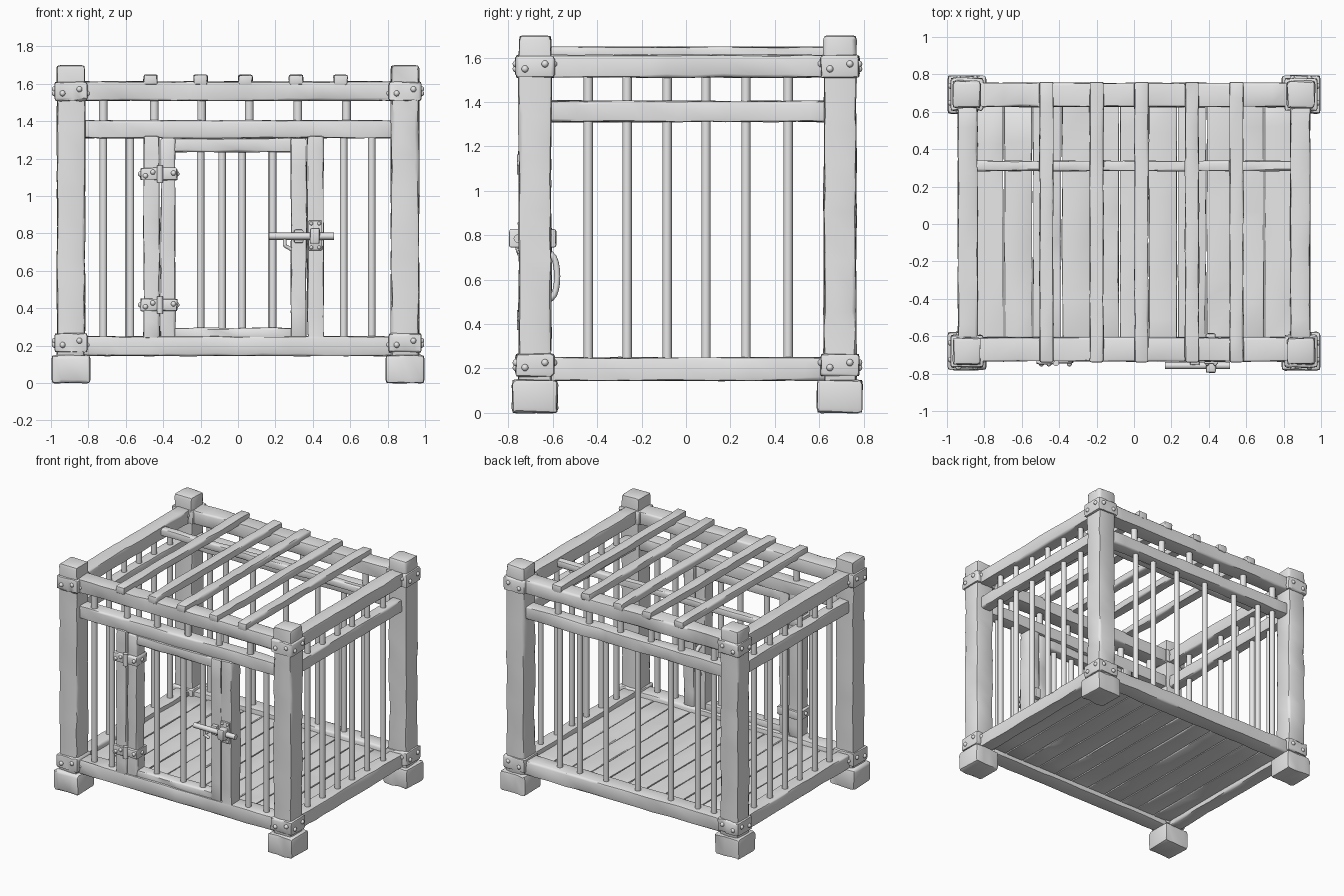
import bpy, bmesh, math, random
from mathutils import Vector, Matrix

random.seed(4)
if "Cube" in bpy.data.objects:
    bpy.data.objects.remove(bpy.data.objects["Cube"])

grey = bpy.data.materials.new("plain_grey")
grey.use_nodes = True
grey.diffuse_color = (0.8, 0.8, 0.8, 1)
grey.node_tree.nodes["Principled BSDF"].inputs["Base Color"].default_value = (0.8, 0.8, 0.8, 1)
made = []


def finish(name, bm):
    mesh = bpy.data.meshes.new(name)
    bmesh.ops.recalc_face_normals(bm, faces=bm.faces)
    bm.to_mesh(mesh)
    bm.free()
    mesh.materials.append(grey)
    obj = bpy.data.objects.new(name, mesh)
    bpy.context.collection.objects.link(obj)
    made.append(obj)
    return obj


def box(name, x, y, z, bevel=0.012, rough=0.003, step=0.12):
    """Hewn block between the given x, y and z ranges, with worn edges."""
    lo = Vector((x[0], y[0], z[0]))
    hi = Vector((x[1], y[1], z[1]))
    size, mid = hi - lo, (lo + hi) / 2
    bm = bmesh.new()
    bmesh.ops.create_cube(bm, size=1)
    for v in bm.verts:
        v.co = Vector(a * b for a, b in zip(v.co, size)) + mid
    bmesh.ops.bevel(bm, geom=bm.edges[:], offset=bevel, segments=2,
                    profile=0.6, affect='EDGES')
    axis = max(range(3), key=lambda i: size[i])
    normal = Vector((0, 0, 0))
    normal[axis] = 1
    cuts = int(size[axis] / step)
    for i in range(1, cuts + 1):
        place = lo + size * ((i + random.uniform(-0.3, 0.3)) / (cuts + 1))
        bmesh.ops.bisect_plane(bm, geom=bm.verts[:] + bm.edges[:] + bm.faces[:],
                               plane_co=place, plane_no=normal)
    for v in bm.verts:
        # occasional chips go inwards, the rest is a light waviness
        for i in range(3):
            if i != axis:
                v.co[i] += random.uniform(-rough, rough)
                if random.random() < 0.06:
                    v.co[i] += (mid[i] - v.co[i]) * 0.07
    return finish(name, bm)


def rod(name, a, b, radius, sides=10):
    a, b = Vector(a), Vector(b)
    bm = bmesh.new()
    turn = (b - a).to_track_quat('Z', 'Y').to_matrix().to_4x4()
    bmesh.ops.create_cone(bm, cap_ends=True, segments=sides, radius1=radius, radius2=radius,
                          depth=(b - a).length, matrix=Matrix.Translation((a + b) / 2) @ turn)
    return finish(name, bm)


def rivets(name, points, radius):
    bm = bmesh.new()
    for p in points:
        bmesh.ops.create_uvsphere(bm, u_segments=10, v_segments=6, radius=radius,
                                  matrix=Matrix.Translation(p))
    return finish(name, bm)


def around(c, half):
    return (c - half, c + half)


# Corner posts, feet and riveted bands
PX, FRONT, BACK = 0.893, -0.68, 0.693
for side, px in (("right", -PX), ("left", PX)):
    for end, py in (("front", FRONT), ("back", BACK)):
        tag = f"{end}_{side}"
        box(tag + "_post", around(px, 0.075), around(py, 0.073), (0.13, 1.70), 0.02, 0.004)
        box(tag + "_foot", around(px, 0.104), around(py, 0.102), (0, 0.148), 0.02, 0.004, 0.07)
        for level, z in (("lower", 0.215), ("upper", 1.56)):
            box(f"{tag}_{level}_band", around(px, 0.088), around(py, 0.086),
                around(z, 0.05), 0.014, 0.004, 0.05)
            points = []
            for s in (-1, 1):
                for t in (-0.045, 0.045):
                    points.append((px + t, py + s * 0.085, z + t / 4))
                    points.append((px + s * 0.087, py + t, z + t / 4))
            rivets(f"{tag}_{level}_rivets", points, 0.016)

# Horizontal rails on all four sides
LEVELS = (("bottom", 0.145, 0.25, 0.064), ("middle", 1.31, 1.405, 0.05), ("top", 1.51, 1.612, 0.064))
for level, z0, z1, half in LEVELS:
    for end, py in (("front", FRONT + 0.01), ("back", BACK - 0.003)):
        box(f"{end}_{level}_rail", (-0.84, 0.84), around(py, half), (z0, z1), 0.014)
    for side, s in (("right", -1), ("left", 1)):
        box(f"{side}_{level}_rail", around(s * 0.889, half * 0.83), (-0.63, 0.64), (z0, z1), 0.014)

# Upright bars
R = 0.021
for i, y in enumerate((-0.44, -0.265, -0.085, 0.09, 0.27, 0.46)):
    for side, s in (("right", -1), ("left", 1)):
        rod(f"{side}_bar_{i}", (s * 0.889, y, 0.23), (s * 0.889, y, 1.53), R)
for i, x in enumerate((-0.72, -0.585, -0.36, -0.085, 0.18, 0.4, 0.565)):
    rod(f"back_bar_{i}", (x, BACK, 0.23), (x, BACK, 1.33), R)
for i, x in enumerate((-0.72, -0.575, 0.565, 0.715)):
    rod(f"front_bar_{i}", (x, FRONT, 0.23), (x, FRONT, 1.33), R)
for i, x in enumerate((-0.72, -0.447, -0.195, 0.06, 0.32, 0.58)):
    for end, py in (("front", FRONT), ("back", BACK)):
        rod(f"{end}_short_bar_{i}", (x, py, 1.39), (x, py, 1.53), 0.024)

# Roof slats and the cross beam below them
for i, x in enumerate((-0.468, -0.2, 0.04, 0.31, 0.548)):
    box(f"roof_slat_{i}", around(x, 0.037), (-0.74, 0.76), (1.595, 1.648), 0.012)
box("roof_cross_beam", (-0.86, 0.86), around(0.31, 0.027), (1.545, 1.597), 0.01)

# Floor planks
PLANKS = 11
width = 1.7 / PLANKS
for i in range(PLANKS):
    x = -0.85 + width * (i + 0.5)
    box(f"floor_plank_{i}", around(x, width / 2 - 0.003), (-0.64, 0.66), (0.18, 0.215),
        0.005, 0.0015, 0.2)

# Door posts, door frame and door bars
DY = (-0.735, -0.62)
box("hinge_post", (-0.505, -0.42), DY, (0.24, 1.32))
box("latch_post", (0.371, 0.458), DY, (0.24, 1.32))
FY = (-0.728, -0.63)
box("door_hinge_stile", (-0.414, -0.335), FY, (0.232, 1.31))
box("door_latch_stile", (0.282, 0.366), FY, (0.232, 1.31))
box("door_top_rail", (-0.35, 0.295), (-0.72, -0.637), (1.235, 1.308))
box("door_bottom_rail", (-0.35, 0.295), (-0.72, -0.637), (0.235, 0.295))
for i, x in enumerate((-0.2, 0.022, 0.185)):
    rod(f"door_bar_{i}", (x, FRONT, 0.27), (x, FRONT, 1.26), R)

# Hinges wrapped round the hinge post and the door stile
for level, z in (("lower", 0.418), ("upper", 1.118)):
    box(f"{level}_hinge_post_strap", (-0.522, -0.425), (-0.75, -0.606), around(z, 0.033), 0.012)
    box(f"{level}_hinge_door_strap", (-0.41, -0.325), (-0.745, -0.612), around(z, 0.033), 0.012)
    rod(f"{level}_hinge_pin", (-0.417, -0.742, z - 0.045), (-0.417, -0.742, z + 0.045), 0.018)
    rivets(f"{level}_hinge_rivets", [(x, -0.748, z + d) for x, d in
           ((-0.495, -0.01), (-0.455, 0.01), (-0.345, 0.005))]
           + [(-0.522, -0.68, z), (-0.326, -0.68, z)], 0.014)

# Sliding latch
box("latch_plate", (0.376, 0.45), (-0.748, -0.73), (0.71, 0.868), 0.005, 0.001)
box("latch_keeper", (0.385, 0.437), (-0.796, -0.735), (0.745, 0.828), 0.01, 0.002)
box("latch_back_plate", (0.385, 0.437), (-0.63, -0.585), (0.745, 0.828), 0.01, 0.002)
box("latch_stile_keeper", (0.3, 0.35), (-0.755, -0.72), (0.75, 0.82), 0.008, 0.002)
rod("latch_bolt", (0.165, -0.757, 0.785), (0.512, -0.757, 0.785), 0.019, 12)
rod("latch_lever", (0.25, -0.757, 0.785), (0.25, -0.757, 0.735), 0.011)
rod("latch_lever_tip", (0.247, -0.757, 0.737), (0.285, -0.75, 0.715), 0.01)
rivets("latch_rivets", [(x, -0.749, z) for x in (0.392, 0.434) for z in (0.725, 0.853)], 0.01)

# Curved pull handle on the inside of the door
curve = bpy.data.curves.new("inner_handle", 'CURVE')
curve.dimensions = '3D'
curve.bevel_depth = 0.014
curve.bevel_resolution = 2
curve.use_fill_caps = True
spline = curve.splines.new('POLY')
STEPS = 10
spline.points.add(STEPS)
for i, p in enumerate(spline.points):
    a = math.pi * i / STEPS
    p.co = (0.324, -0.635 + 0.055 * math.sin(a) ** 0.6, 0.615 + 0.105 * math.cos(a), 1)
curve.materials.append(grey)
handle = bpy.data.objects.new("inner_handle", curve)
bpy.context.collection.objects.link(handle)

# Smooth shading with kept edges
bpy.ops.object.select_all(action='DESELECT')
for obj in made:
    obj.select_set(True)
bpy.context.view_layer.objects.active = made[0]
bpy.ops.object.shade_smooth_by_angle(angle=math.radians(40))
